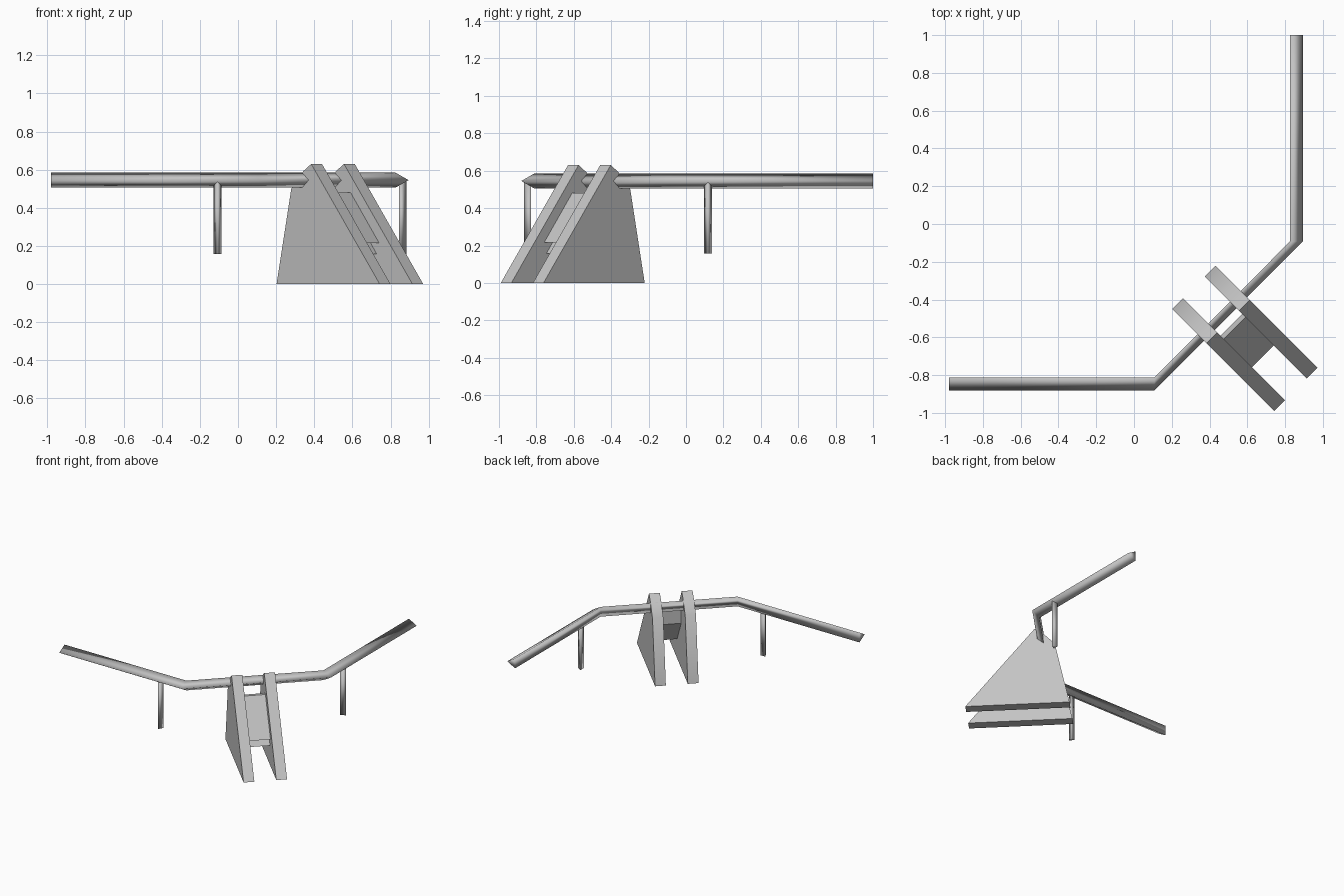
import bpy, bmesh
from math import radians, sin, cos, tau
from mathutils import Vector

cube = bpy.data.objects.get("Cube")
if cube:
    bpy.data.objects.remove(cube)

gray = bpy.data.materials.new("plain gray")
gray.use_nodes = True
gray.diffuse_color = (0.55, 0.55, 0.55, 1)
gray.node_tree.nodes["Principled BSDF"].inputs["Base Color"].default_value = (0.55, 0.55, 0.55, 1)


def loft(name, rings, angle):
    """Skin a chain of equal rings, cap both ends and smooth below the angle."""
    bm = bmesh.new()
    rows = [[bm.verts.new(p) for p in ring] for ring in rings]
    n = len(rows[0])
    for a, b in zip(rows, rows[1:]):
        for i in range(n):
            j = (i + 1) % n
            bm.faces.new((a[i], a[j], b[j], b[i]))
    bm.faces.new(rows[0])
    bm.faces.new(rows[-1])
    bmesh.ops.recalc_face_normals(bm, faces=bm.faces[:])
    mesh = bpy.data.meshes.new(name)
    bm.to_mesh(mesh)
    bm.free()
    mesh.materials.append(gray)
    obj = bpy.data.objects.new(name, mesh)
    bpy.context.collection.objects.link(obj)
    bpy.ops.object.select_all(action='DESELECT')
    obj.select_set(True)
    bpy.context.view_layer.objects.active = obj
    bpy.ops.object.shade_smooth_by_angle(angle=radians(angle))
    return obj


# Shared directions: outward is the facing of the corner, along follows the rail
OUTWARD = Vector((1, -1, 0)).normalized()
ALONG = Vector((1, 1, 0)).normalized()
UP = Vector((0, 0, 1))
FRONT, SIDE = Vector((0, -1, 0)), Vector((1, 0, 0))


def triangle(center, axis_a, axis_b, radius):
    """Three-sided section with one corner pointing along axis_a."""
    return [Vector(center) + radius * (cos(i * tau / 3) * axis_a + sin(i * tau / 3) * axis_b)
            for i in range(3)]


# Handrail: three-sided pipe with square-cut bends
RAIL_Z, R = 0.545, 0.0455
rail = [triangle((x, -0.835, RAIL_Z), FRONT, UP, R) for x in (-0.98, 0.108)]
rail += [triangle((0.849, y, RAIL_Z), SIDE, UP, R) for y in (-0.092, 1.0)]
loft("handrail", rail, 180)

# Posts hanging beneath both long arms
for name, x, y, facing, across in (("right_post", -0.107, -0.841, FRONT, SIDE),
                                   ("left_post", 0.858, 0.117, SIDE, FRONT)):
    loft(name, [triangle((x, y, z), facing, across, 0.025) for z in (0.157, 0.54)], 180)


def slab(name, profile, offset, thickness, angle):
    """Extrude an (outward, height) profile along the rail direction."""
    origin = Vector((0.3165, -0.335, 0)) + ALONG * offset
    rings = [[origin + OUTWARD * u + UP * z + ALONG * s * thickness / 2 for u, z in profile]
             for s in (-1, 1)]
    return loft(name, rings, angle)


# Sloped side plates
plate = [(0, 0), (0.109, 0.50), (0.198, 0.592), (0.257, 0.63), (0.765, 0)]
for name, side in (("right_plate", -1), ("left_plate", 1)):
    slab(name, plate, side * 0.1215, 0.08, 50)

# Sloped panel with a recessed lower lip, held between the plates
panel = [(0.281, 0.48), (0.306, 0.48), (0.518, 0.215), (0.455, 0.215),
         (0.50, 0.157), (0.447, 0.157), (0.281, 0.36)]
slab("center_panel", panel, 0, 0.165, 20)
